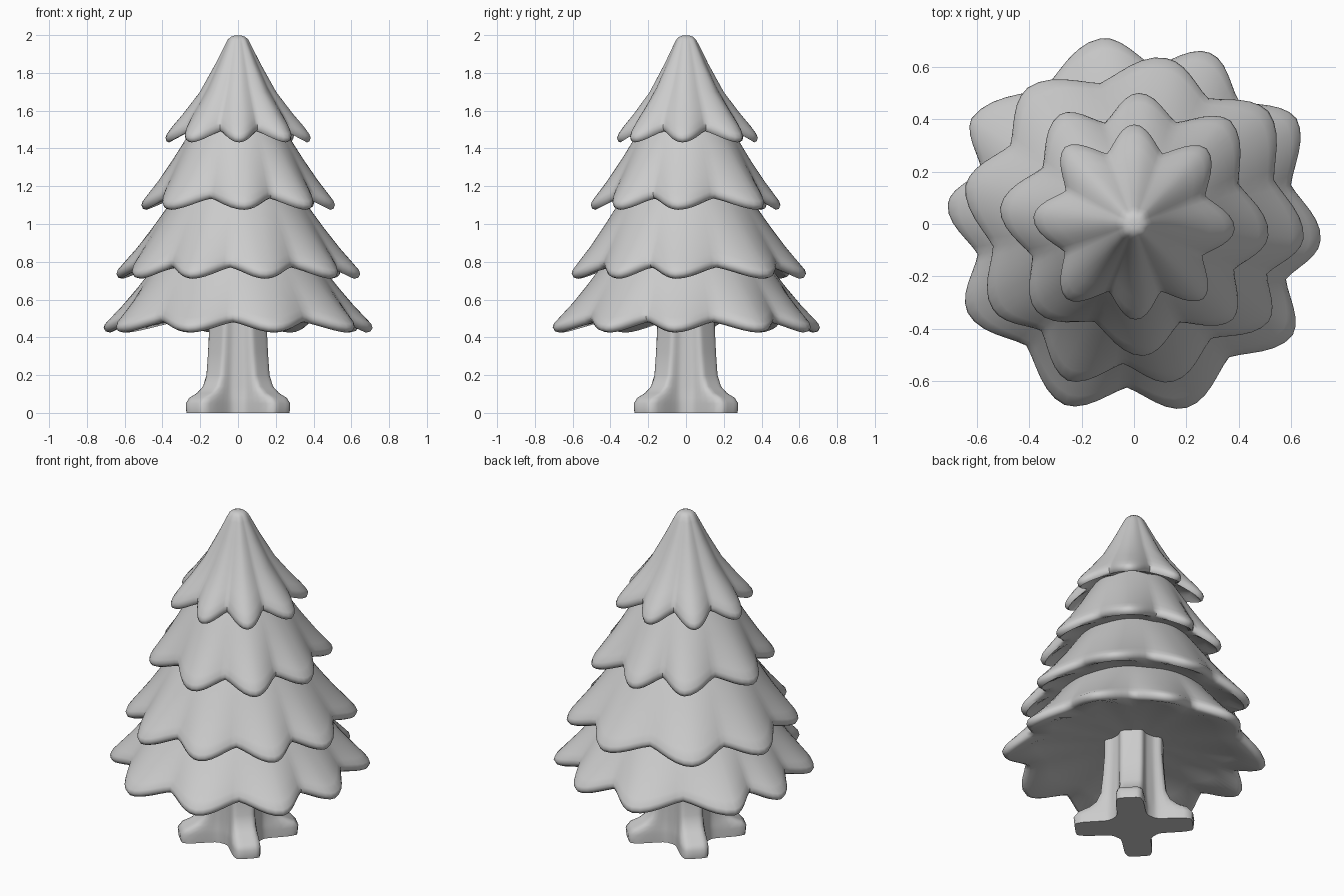
import bpy, bmesh
from math import sin, cos, pi, radians

if "Cube" in bpy.data.objects:
    bpy.data.objects.remove(bpy.data.objects["Cube"])


def loft(name, rings, angle=50):
    """Skin equal-length rings of points into a closed, smooth solid."""
    bm = bmesh.new()
    loops = [[bm.verts.new(p) for p in ring] for ring in rings]
    n = len(loops[0])
    for a, b in zip(loops, loops[1:]):
        for i in range(n):
            j = (i + 1) % n
            bm.faces.new((a[i], a[j], b[j], b[i]))
    for loop in (loops[0], loops[-1]):
        c = bm.verts.new(sum((v.co for v in loop), loop[0].co * 0) / n)
        for i in range(n):
            bm.faces.new((loop[i], loop[(i + 1) % n], c))
    bmesh.ops.recalc_face_normals(bm, faces=bm.faces)
    mesh = bpy.data.meshes.new(name)
    bm.to_mesh(mesh)
    bm.free()
    ob = bpy.data.objects.new(name, mesh)
    bpy.context.collection.objects.link(ob)
    bpy.ops.object.select_all(action='DESELECT')
    ob.select_set(True)
    bpy.context.view_layer.objects.active = ob
    bpy.ops.object.shade_smooth_by_angle(angle=radians(angle))
    return ob


def scalloped_rim(lobes, depth, z, lift, seg=12):
    """(angle, lobe radius, notch amount, height) around a lobed rim."""
    lobes = sorted(lobes)
    rim = []
    for i, (a0, r0) in enumerate(lobes):
        a1, r1 = lobes[(i + 1) % len(lobes)]
        a1 += 360 if a1 <= a0 else 0
        for k in range(seg):
            u = k / seg
            v = 1 - abs(2 * u - 1)
            notch = 0.6 * (0.5 - 0.5 * cos(pi * v)) + 0.4 * v ** 1.6
            rim.append((radians(a0 + (a1 - a0) * u), r0 + (r1 - r0) * u,
                        depth * notch, z + lift * notch))
    return rim


def tier(name, lobes, depth, z, lift, r_top, z_top, profile, under):
    rim = scalloped_rim(lobes, depth, z, lift)

    def ring(fn):
        pts = []
        for t, r, d, h in rim:
            rad, height = fn(r, d, h)
            pts.append((rad * cos(t), rad * sin(t), height))
        return pts

    # sloping upper surface, lobes fading out towards the top
    rings = [ring(lambda r, d, h: (r_top + (r - r_top) * a - d * a ** 1.6,
                                   z_top + (h + 0.045 - z_top) * b))
             for a, b in profile]
    # rounded lip, then underside
    for s, dz in [(1.0, 0.025), (0.985, 0.006), (0.95, 0.0)]:
        rings.append(ring(lambda r, d, h: ((r - d) * s, h + dz)))
    for s, dz in under:
        rings.append(ring(lambda r, d, h: ((r - d * s) * s, z + lift * 0.7 + dz)))
    return loft(name, rings)


slope = [(0, 0), (0.22, 0.25), (0.45, 0.5), (0.7, 0.75), (0.88, 0.91), (0.98, 1.0)]
tip = [(0.05, 0.005), (0.1, 0.018), (0.14, 0.045), (0.18, 0.1), (0.31, 0.29),
       (0.53, 0.58), (0.76, 0.80), (0.9, 0.92), (0.98, 1.0)]
under = [(0.82, 0.02), (0.6, 0.04)]

# foliage tiers, top to bottom
tier("foliage_top",
     [(90, .38), (46, .40), (357, .385), (313, .39), (271, .365), (228, .385),
      (176, .385), (132, .395)],
     0.10, 1.432, 0.06, 0.0, 2.0, tip, under)
tier("foliage_upper",
     [(88, .50), (47, .54), (355, .515), (316, .525), (274, .505), (222, .50),
      (173, .515), (124, .505)],
     0.10, 1.075, 0.06, 0.21, 1.56, slope, under)
tier("foliage_middle",
     [(79, .645), (40, .67), (355, .65), (324, .635), (284, .62), (247, .65),
      (211, .63), (167, .66), (128, .66)],
     0.10, 0.71, 0.06, 0.29, 1.21, slope, under)
tier("foliage_bottom",
     [(100, .72), (66, .715), (33, .74), (355, .715), (325, .74), (286, .73),
      (249, .74), (208, .72), (174, .715), (147, .74)],
     0.11, 0.425, 0.055, 0.38, 0.86, slope, [(0.75, 0.03), (0.3, 0.07)])


# trunk with four diagonal roots blended softly into the core
def trunk_radius(t, reach, core, half):
    d = (t % (pi / 2)) - pi / 4
    root = ((cos(d) / reach) ** 8 + (abs(sin(d)) / half) ** 8) ** (-1 / 8)
    return (core ** 10 + root ** 10) ** 0.1


trunk_rings = []
for z, reach, core, half in [(0, .33, .15, .08), (.05, .335, .15, .08),
                             (.08, .31, .148, .077), (.105, .255, .146, .074),
                             (.14, .21, .144, .072), (.2, .182, .142, .07),
                             (.32, .17, .138, .07), (.45, .16, .135, .07),
                             (.6, .16, .135, .07)]:
    n = 96
    trunk_rings.append([])
    for i in range(n):
        t = 2 * pi * i / n
        r = trunk_radius(t, reach, core, half)
        trunk_rings[-1].append((r * cos(t), r * sin(t), z))
loft("trunk", trunk_rings, 60)
